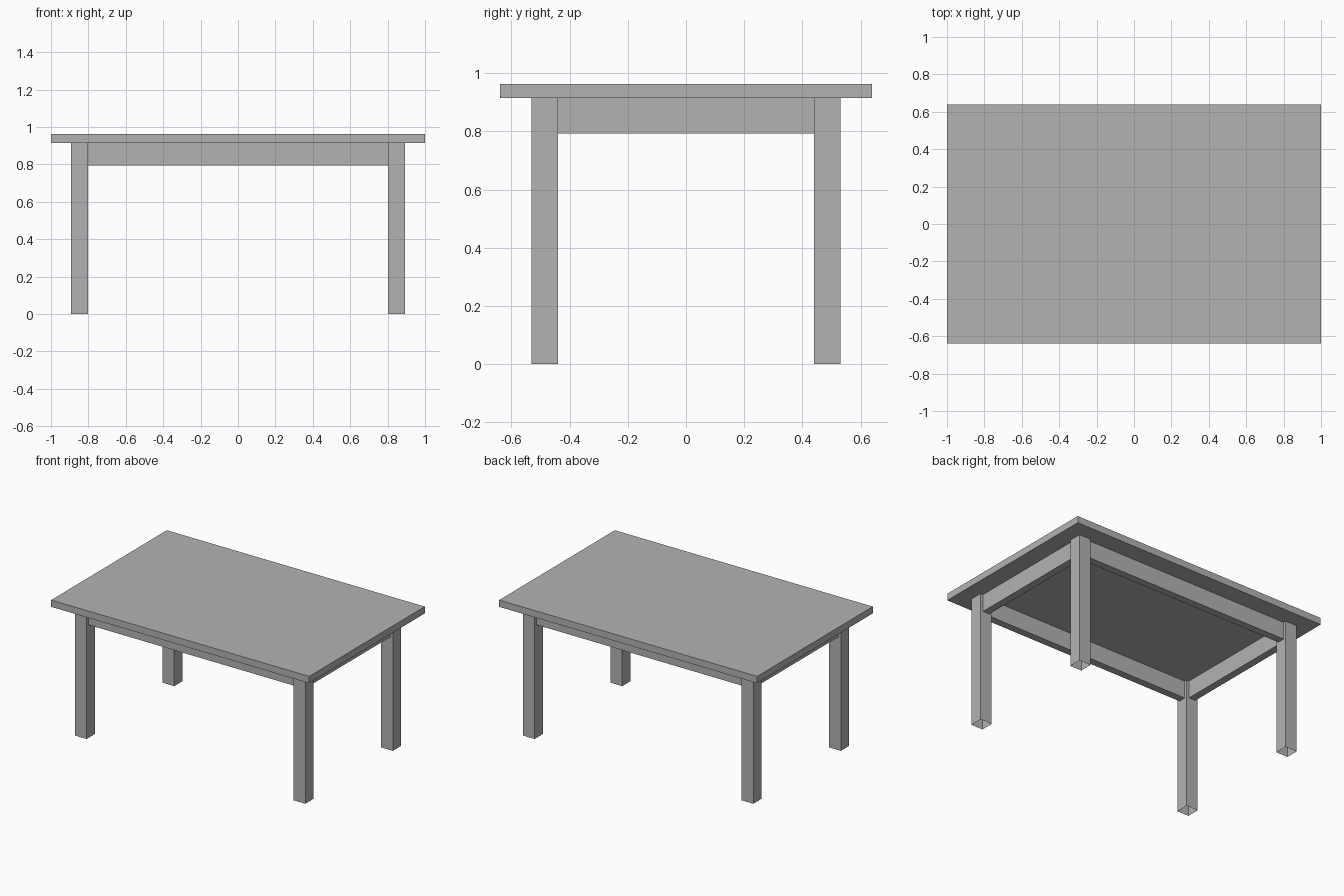
import bpy
import bmesh
from mathutils import Matrix, Vector

cube = bpy.data.objects.get("Cube")
if cube:
    bpy.data.objects.remove(cube, do_unlink=True)

grey = bpy.data.materials.new("plain grey")
grey.use_nodes = True
colour = (0.45, 0.45, 0.45, 1)
grey.diffuse_color = colour
grey.node_tree.nodes["Principled BSDF"].inputs["Base Color"].default_value = colour


def box(name, low, high, open_bottom=False):
    """Box between two corners, optionally without its underside."""
    low, high = Vector(low), Vector(high)
    bm = bmesh.new()
    place = Matrix.Translation((low + high) / 2) @ Matrix.Diagonal((high - low).to_4d())
    bmesh.ops.create_cube(bm, size=1, matrix=place)
    bm.normal_update()
    if open_bottom:
        under = [f for f in bm.faces if f.normal.z < -0.5]
        bmesh.ops.delete(bm, geom=under, context='FACES')
    mesh = bpy.data.meshes.new(name)
    bm.to_mesh(mesh)
    bm.free()
    mesh.materials.append(grey)
    obj = bpy.data.objects.new(name, mesh)
    bpy.context.collection.objects.link(obj)
    return obj


# Main measurements
TOP_Z, UNDER_Z, APRON_Z = 0.963, 0.915, 0.793
LEG_X, LEG_Y, LEG_W = 0.848, 0.485, 0.091
half = LEG_W / 2
APRON_HALF = 0.026

# Tabletop
box("tabletop", (-1, -0.64, UNDER_Z), (1, 0.64, TOP_Z))

# Hollow-ended legs at the four corners
for x, side in ((LEG_X, "left"), (-LEG_X, "right")):
    for y, end in ((-LEG_Y, "front"), (LEG_Y, "back")):
        box(f"{end}_{side}_leg", (x - half, y - half, 0),
            (x + half, y + half, UNDER_Z), open_bottom=True)

# Aprons centred between the legs
span_x, span_y = LEG_X - half, LEG_Y - half
for y, end in ((-LEG_Y, "front"), (LEG_Y, "back")):
    box(f"{end}_apron", (-span_x, y - APRON_HALF, APRON_Z),
        (span_x, y + APRON_HALF, UNDER_Z))
for x, side in ((LEG_X, "left"), (-LEG_X, "right")):
    box(f"{side}_apron", (x - APRON_HALF, -span_y, APRON_Z),
        (x + APRON_HALF, span_y, UNDER_Z))
